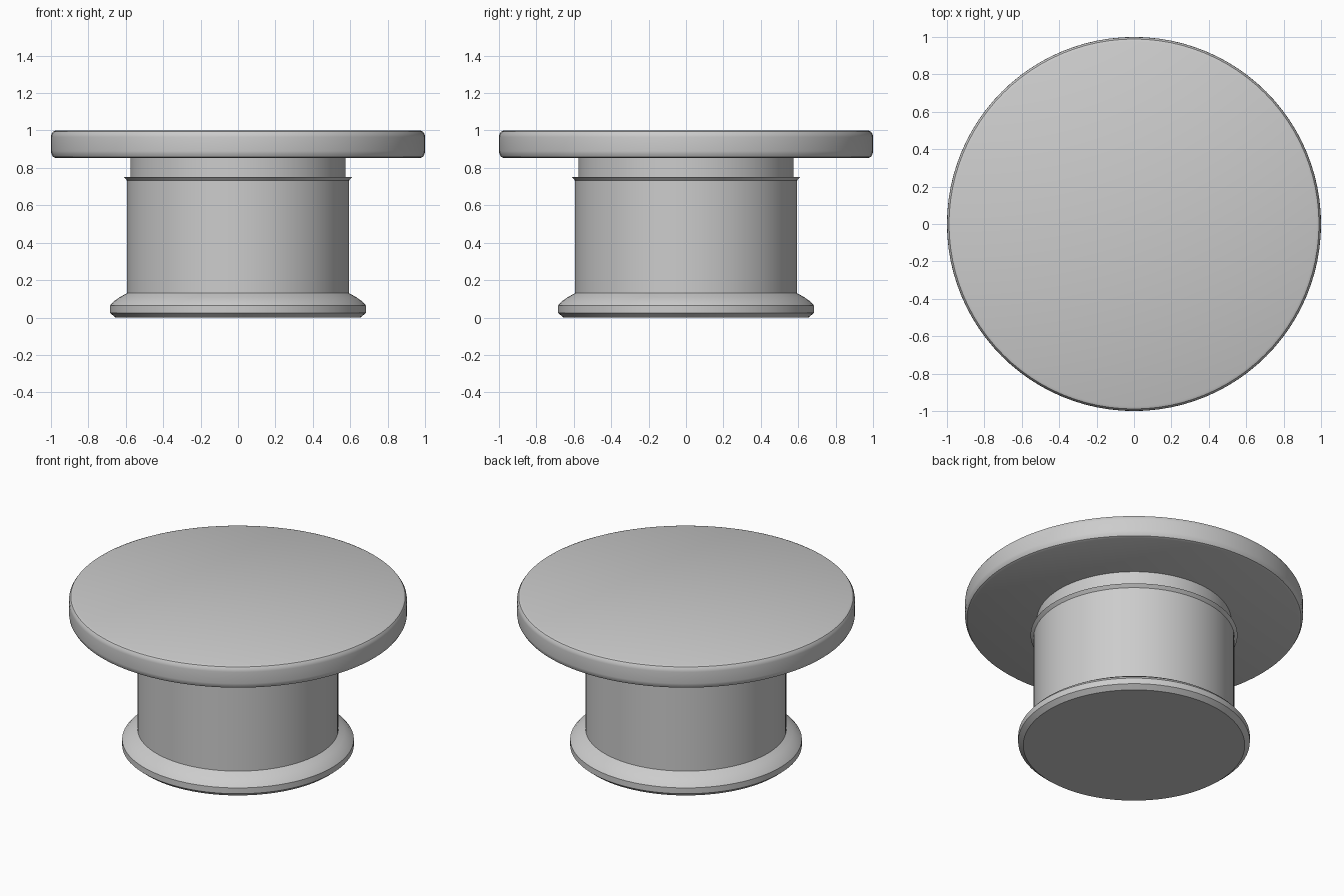
import bpy, bmesh, math

if "Cube" in bpy.data.objects:
    bpy.data.objects.remove(bpy.data.objects["Cube"])

SEGMENTS = 96
grey = bpy.data.materials.new("light_grey")
grey.diffuse_color = (0.604, 0.604, 0.604, 1)
grey.use_nodes = True
grey.node_tree.nodes["Principled BSDF"].inputs["Base Color"].default_value = grey.diffuse_color


def lathe(name, profile):
    """Closed solid of revolution from (radius, z) points, bottom to top."""
    bm = bmesh.new()
    rings = []
    for r, z in profile:
        rings.append([bm.verts.new((r * math.cos(2 * math.pi * i / SEGMENTS),
                                    r * math.sin(2 * math.pi * i / SEGMENTS), z))
                      for i in range(SEGMENTS)])
    for a, b in zip(rings, rings[1:]):
        for i in range(SEGMENTS):
            j = (i + 1) % SEGMENTS
            bm.faces.new((a[i], a[j], b[j], b[i]))
    bm.faces.new(rings[0][::-1])
    bm.faces.new(rings[-1])
    mesh = bpy.data.meshes.new(name)
    bm.to_mesh(mesh)
    bm.free()
    mesh.materials.append(grey)
    obj = bpy.data.objects.new(name, mesh)
    bpy.context.collection.objects.link(obj)
    bpy.ops.object.select_all(action='DESELECT')
    obj.select_set(True)
    bpy.context.view_layer.objects.active = obj
    bpy.ops.object.shade_smooth_by_angle(angle=math.radians(30))
    return obj


# Flared foot, straight stem, thin collar lip and recessed neck
lathe("pedestal", [
    (0.655, 0.0), (0.685, 0.025), (0.685, 0.063), (0.665, 0.086),
    (0.63, 0.11), (0.594, 0.13), (0.594, 0.733), (0.612, 0.752),
    (0.575, 0.752), (0.575, 0.855),
])

# Wide disc top with softened rims
lathe("disc_top", [
    (0.975, 0.853), (0.989, 0.859), (0.998, 0.875), (1.0, 0.89),
    (1.0, 0.965), (0.998, 0.98), (0.989, 0.994), (0.975, 1.0),
])
